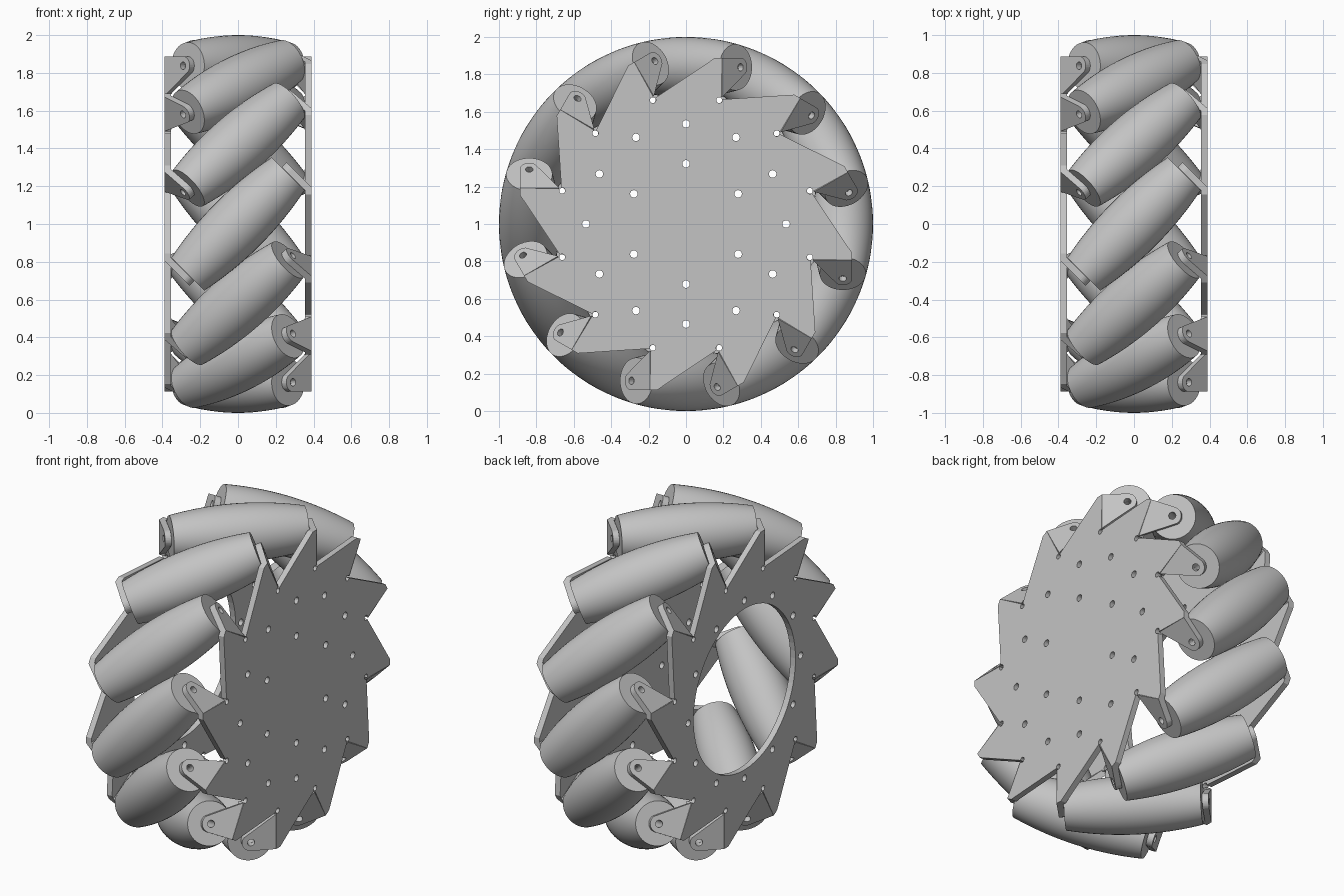
import bpy, bmesh
from math import sin, cos, pi, sqrt, radians
from mathutils import Matrix, Vector

cube = bpy.data.objects.get("Cube")
if cube:
    bpy.data.objects.remove(cube, do_unlink=True)

COUNT = 12
STEP = 2 * pi / COUNT
AXIS_R = 0.838        # distance from wheel axis to roller axes
PLATE_X = 0.3725      # middle of each side plate
THICK = 0.035
FOLD = 0.186          # sideways position of each tab's fold line
TOP = 0.888           # height of the tooth tips
MITRE = 0.007
CENTRE = Vector((0, 0, 1))

grey = bpy.data.materials.new("light_grey")
grey.use_nodes = True
colour = (0.55, 0.55, 0.55, 1)
grey.diffuse_color = colour
grey.node_tree.nodes["Principled BSDF"].inputs["Base Color"].default_value = colour


def arc(cx, cy, r, start, end, n):
    """Points along an arc, angles in degrees."""
    return [(cx + r * cos(radians(start + (end - start) * i / n)),
             cy + r * sin(radians(start + (end - start) * i / n))) for i in range(n + 1)]


def circle(cx, cy, r, n=16):
    return arc(cx, cy, r, 0, 360, n)[:-1]


def sheet(name, loops):
    """Flat sheet of metal: first loop is the outline, the rest are holes."""
    curve = bpy.data.curves.new(name, "CURVE")
    curve.dimensions = "2D"
    curve.fill_mode = "BOTH"
    curve.extrude = THICK / 2
    for pts in loops:
        spline = curve.splines.new("POLY")
        spline.points.add(len(pts) - 1)
        for p, (x, y) in zip(spline.points, pts):
            p.co = (x, y, 0, 1)
        spline.use_cyclic_u = True
        spline.use_smooth = False
    temp = bpy.data.objects.new(name + "_outline", curve)
    bpy.context.collection.objects.link(temp)
    graph = bpy.context.evaluated_depsgraph_get()
    mesh = bpy.data.meshes.new_from_object(temp.evaluated_get(graph))
    mesh.name = name
    bpy.data.objects.remove(temp, do_unlink=True)
    mesh.materials.clear()
    mesh.materials.append(grey)
    for poly in mesh.polygons:
        poly.use_smooth = False
    return mesh


def place(name, mesh, matrix):
    obj = bpy.data.objects.new(name, mesh)
    bpy.context.collection.objects.link(obj)
    obj.matrix_world = Matrix.Translation(CENTRE) @ matrix
    return obj


def frame(u, v, n, origin):
    m = Matrix((u, v, n)).transposed().to_4x4()
    m.translation = origin
    return m


# Saw-toothed plate outline, with a relief notch beside every fold
tooth = [(0.155, TOP), (FOLD + MITRE, TOP)] + arc(0.178, 0.662, 0.016, 50, 375, 12)
outline = []
for k in range(COUNT):
    c, s = cos(k * STEP), sin(k * STEP)
    outline += [(x * c + y * s, y * c - x * s) for x, y in tooth]

bolt_ring = [circle(0.535 * sin(k * STEP), 0.535 * cos(k * STEP), 0.02) for k in range(12)]
hub_ring = [circle(0.322 * sin(k * pi / 3), 0.322 * cos(k * pi / 3), 0.02) for k in range(6)]
full_plate = sheet("full_plate", [outline] + bolt_ring + hub_ring)
open_plate = sheet("open_plate", [outline] + bolt_ring + [circle(0, 0, 0.485, 64)])

# Bent tab that carries a roller end
PIN_U = (PLATE_X - 0.279) * sqrt(2)
tab = sheet("tab", [[(-MITRE, 0.678), (-MITRE, TOP)]
                    + arc(PIN_U, AXIS_R, TOP - AXIS_R, 90, -40, 12),
                    circle(PIN_U, AXIS_R, 0.02)])

# Barrel roller whose outer side follows the wheel's rim
END = 0.35
RINGS = 20
profile = []
for i in range(RINGS + 1):
    t = END * (2 * i / RINGS - 1)
    reach = sqrt(AXIS_R ** 2 + t * t / 2)
    d, slope = 1 - reach, -t / (2 * reach)
    profile.append((d * sqrt(1 - slope * slope), t - d * slope))
bore = 0.02
profile = [(bore, profile[0][1])] + profile + [(bore, profile[-1][1])]

bm = bmesh.new()
verts = [bm.verts.new((r, 0, z)) for r, z in profile]
edges = [bm.edges.new((a, b)) for a, b in zip(verts, verts[1:] + verts[:1])]
bmesh.ops.spin(bm, geom=verts + edges, cent=(0, 0, 0), axis=(0, 0, 1),
               angle=2 * pi, steps=40, use_merge=True)
bmesh.ops.remove_doubles(bm, verts=bm.verts, dist=1e-5)
bmesh.ops.recalc_face_normals(bm, faces=bm.faces)
roller = bpy.data.meshes.new("roller")
bm.to_mesh(roller)
bm.free()
roller.materials.append(grey)

# Assemble: the two sides match under a half turn about the vertical
h = sqrt(0.5)
u, v, n = Vector((-h, h, 0)), Vector((0, 0, 1)), Vector((h, h, 0))
plate_frame = frame(Vector((0, 1, 0)), v, Vector((1, 0, 0)), (PLATE_X, 0, 0))
tab_frame = frame(u, v, n, (PLATE_X, FOLD, 0))
roller_frame = frame(u, v, n, (0, 0, AXIS_R))
half_turn = Matrix.Rotation(pi, 4, "Z")

place("left_plate", full_plate, plate_frame)
place("right_plate", open_plate, half_turn @ plate_frame)
rollers = []
for k in range(COUNT):
    turn = Matrix.Rotation(k * STEP, 4, "X")
    rollers.append(place(f"roller_{k + 1}", roller, turn @ roller_frame))
    place(f"left_tab_{k + 1}", tab, turn @ tab_frame)
    place(f"right_tab_{k + 1}", tab, half_turn @ turn @ tab_frame)

# Smooth the roller barrels, keeping their end rims sharp
bpy.ops.object.select_all(action="DESELECT")
rollers[0].select_set(True)
bpy.context.view_layer.objects.active = rollers[0]
bpy.ops.object.shade_smooth_by_angle(angle=radians(35))
